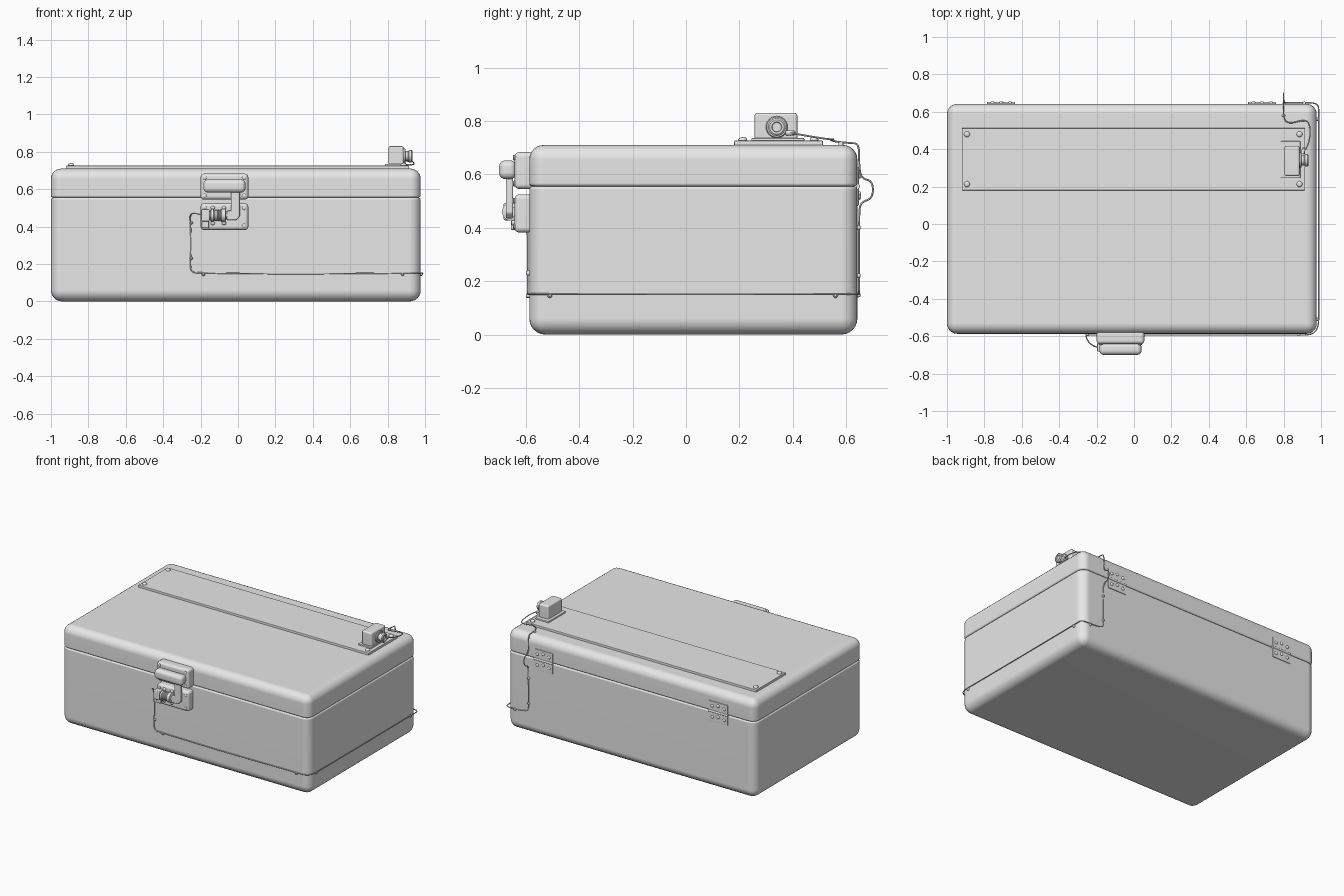
import bpy, bmesh, math
from mathutils import Vector, Matrix

cube = bpy.data.objects.get("Cube")
if cube:
    bpy.data.objects.remove(cube, do_unlink=True)

grey = bpy.data.materials.new("plain_grey")
grey.use_nodes = True
grey.diffuse_color = (0.8, 0.8, 0.8, 1)
grey.node_tree.nodes["Principled BSDF"].inputs["Base Color"].default_value = (0.8, 0.8, 0.8, 1)


def add_mesh(name, mesh, weighted=True):
    mesh.materials.clear()
    mesh.materials.append(grey)
    mesh.shade_smooth()
    mesh.set_sharp_from_angle(angle=math.radians(35))
    obj = bpy.data.objects.new(name, mesh)
    bpy.context.scene.collection.objects.link(obj)
    if weighted:
        obj.modifiers.new("flat_faces", "WEIGHTED_NORMAL").keep_sharp = True
    return obj


def finish(name, bm, weighted=True):
    bmesh.ops.recalc_face_normals(bm, faces=bm.faces)
    mesh = bpy.data.meshes.new(name)
    bm.to_mesh(mesh)
    bm.free()
    return add_mesh(name, mesh, weighted)


def bevel(bm, edges, width, segments):
    bmesh.ops.bevel(bm, geom=edges, offset=width, segments=segments, profile=0.5, affect='EDGES')


def box(name, x, y, z, r=0.01, segments=3, seam=None, seam_r=0.012):
    """Rounded box from ranges; the rim at height seam gets a tighter radius."""
    bm = bmesh.new()
    bmesh.ops.create_cube(bm, size=1)
    for v in bm.verts:
        v.co = [lim[0] if c < 0 else lim[1] for c, lim in zip(v.co, (x, y, z))]

    def on_seam(e):
        return seam is not None and all(abs(v.co.z - seam) < 1e-4 for v in e.verts)
    bevel(bm, [e for e in bm.edges if not on_seam(e)], r, segments)
    if seam is not None:
        rim = [e for e in bm.edges if on_seam(e) and len(e.link_faces) == 2]
        bevel(bm, rim, seam_r, 3)
    return finish(name, bm)


def lathe(name, origin, axis, profile, sides=24):
    """Turned part: profile of (distance along axis, radius)."""
    bm = bmesh.new()
    rings = []
    for d, r in profile:
        rings.append([bm.verts.new((r * math.cos(a), r * math.sin(a), d))
                      for a in (2 * math.pi * i / sides for i in range(sides))])
    for low, high in zip(rings, rings[1:]):
        for i in range(sides):
            j = (i + 1) % sides
            bm.faces.new((low[i], low[j], high[j], high[i]))
    bm.faces.new(rings[0])
    bm.faces.new(rings[-1])
    turn = Vector((0, 0, 1)).rotation_difference(Vector(axis)).to_matrix().to_4x4()
    bm.transform(Matrix.Translation(origin) @ turn)
    return finish(name, bm, False)


def screw(name, origin, axis, r=0.012, h=0.01):
    lathe(name, origin, axis, [(-0.004, r), (h * 0.4, r), (h * 0.8, r * 0.8), (h, r * 0.45)], 12)


def wire(name, points, radius=0.0035):
    curve = bpy.data.curves.new(name, "CURVE")
    curve.dimensions = '3D'
    curve.bevel_depth = radius
    curve.bevel_resolution = 1
    spline = curve.splines.new('NURBS')
    spline.points.add(len(points) - 1)
    for p, co in zip(spline.points, points):
        p.co = (*co, 1)
    spline.order_u = 3
    spline.use_endpoint_u = True
    spline.resolution_u = 6
    temp = bpy.data.objects.new(name + "_path", curve)
    bpy.context.scene.collection.objects.link(temp)
    graph = bpy.context.evaluated_depsgraph_get()
    mesh = bpy.data.meshes.new_from_object(temp.evaluated_get(graph))
    bpy.data.objects.remove(temp, do_unlink=True)
    add_mesh(name, mesh, False)


# Case body and lid
LEFT, RIGHT, FRONT, BACK = -1.0, 0.977, -0.587, 0.642
SEAM, TOP = 0.555, 0.71
box("case_body", (LEFT, RIGHT), (FRONT, BACK), (0, SEAM), 0.06, 6, SEAM)
box("case_lid", (LEFT, RIGHT), (FRONT, BACK), (SEAM, TOP), 0.055, 6, SEAM)

# Long cover plate on the lid
box("top_plate", (-0.92, 0.915), (0.18, 0.513), (TOP - 0.01, 0.726), 0.004, 2)
for x in (-0.893, 0.885):
    for y in (0.213, 0.48):
        screw("plate_screw", (x, y, 0.726), (0, 0, 1), 0.016, 0.013)

# Sensor housing with its lens
box("sensor_foot", (0.786, 0.89), (0.245, 0.443), (0.722, 0.736), 0.004, 2)
box("sensor_housing", (0.805, 0.885), (0.257, 0.417), (0.73, 0.83), 0.01)
lathe("sensor_lens", (0.88, 0.34, 0.777), (1, 0, 0),
      [(0, 0.041), (0.012, 0.041), (0.016, 0.037), (0.016, 0.026), (0.03, 0.026),
       (0.034, 0.033), (0.048, 0.033), (0.053, 0.027), (0.053, 0.019), (0.045, 0.017)])
lathe("sensor_plug", (0.9, 0.375, 0.755), (0.3, 1, 0),
      [(0, 0.01), (0.03, 0.01), (0.035, 0.006)], 12)

# Latch: two mounting blocks, hooked arm and turned lock
LX = (-0.2, 0.055)
box("upper_latch_block", LX, (-0.642, -0.57), (0.545, 0.683), 0.018, 4)
box("lower_latch_block", LX, (-0.642, -0.575), (0.382, 0.525), 0.018, 4)
box("latch_grip", (-0.185, 0.04), (-0.7, -0.635), (0.582, 0.652), 0.024, 5)
for x in (-0.178, 0.033):
    for z in (0.405, 0.5, 0.565, 0.662):
        screw("latch_screw", (x, -0.642, z), (0, -1, 0), 0.011, 0.006)

bm = bmesh.new()
hook = [(-0.037, 0.61), (-0.037, 0.485), (-0.06, 0.485), (-0.06, 0.435),
        (-0.01, 0.435), (0.01, 0.455), (0.01, 0.61)]
face = bm.faces.new([bm.verts.new((x, -0.648, z)) for x, z in hook])
ext = bmesh.ops.extrude_face_region(bm, geom=[face])
bmesh.ops.translate(bm, verts=[g for g in ext["geom"] if isinstance(g, bmesh.types.BMVert)],
                    vec=(0, -0.027, 0))
bmesh.ops.recalc_face_normals(bm, faces=bm.faces)
bevel(bm, bm.edges[:], 0.006, 3)
finish("latch_arm", bm)

lathe("lock_barrel", (-0.16, -0.655, 0.46), (1, 0, 0),
      [(0, 0.022), (0.012, 0.022), (0.016, 0.034), (0.028, 0.034), (0.032, 0.028),
       (0.068, 0.028), (0.072, 0.034), (0.092, 0.034), (0.096, 0.02), (0.13, 0.02)])
for i in range(4):
    lathe("lock_ridge", (-0.125 + i * 0.009, -0.655, 0.46), (1, 0, 0),
          [(0, 0.028), (0.002, 0.031), (0.004, 0.031), (0.006, 0.028)])
box("lock_end_block", (-0.197, -0.152), (-0.683, -0.635), (0.428, 0.493), 0.006)
box("lock_bracket", (-0.195, -0.155), (-0.656, -0.635), (0.392, 0.43), 0.005)
for x in (-0.135, -0.075):
    for z in (0.418, 0.5):
        screw("lock_screw", (x, -0.642, z), (0, -1, 0), 0.011, 0.012)

# Rear hinges
for x in (-0.71, 0.685):
    for side, (z0, z1) in (("lower", (0.482, 0.549)), ("upper", (0.561, 0.628))):
        box(side + "_hinge_leaf", (x - 0.075, x + 0.075), (BACK - 0.01, BACK + 0.005), (z0, z1), 0.003, 2)
        for i in (-1, 0, 1):
            screw("hinge_screw", (x + i * 0.047, BACK + 0.005, (z0 + z1) / 2 + 0.01 * (i == 0)),
                  (0, 1, 0), 0.011, 0.008)
    lathe("hinge_pin", (x - 0.075, BACK + 0.002, SEAM), (1, 0, 0), [(0, 0.008), (0.15, 0.008)], 12)

# Wire from the lock, round the side and up to the sensor
FY, RX, BY, WZ = FRONT - 0.006, RIGHT + 0.01, BACK + 0.006, 0.152
wire("lock_wire", [
    (-0.19, -0.66, 0.46), (-0.23, -0.65, 0.475), (-0.255, -0.61, 0.465), (-0.255, FY, 0.44),
    (-0.25, FY, 0.3), (-0.255, FY, 0.2), (-0.25, FY, 0.155), (-0.19, FY, WZ),
    (0.3, FY, 0.147), (0.85, FY, WZ), (RX, FY, WZ), (RX, FY + 0.08, WZ)])
wire("side_wire", [
    (RX, FY + 0.08, WZ), (RX, 0, 0.15), (RX, BY - 0.06, WZ), (RX, BY, WZ), (RX - 0.05, BY, WZ)])
wire("back_wire", [
    (RX - 0.05, BY, WZ), (0.81, BY, WZ), (0.8, BY, 0.2), (0.805, BY, 0.45), (0.8, BY + 0.005, 0.495),
    (0.8, 0.7, 0.51), (0.8, 0.7, 0.575), (0.8, 0.655, 0.585), (0.8, BY, 0.64), (0.8, BY, 0.715),
    (0.8, BY - 0.03, 0.717), (0.8, 0.56, 0.722), (0.83, 0.535, 0.731), (0.92, 0.56, 0.73),
    (0.945, 0.52, 0.733), (0.935, 0.42, 0.75), (0.91, 0.39, 0.755)])

# Wire clips
for p, axis in (((-0.25, FRONT, 0.42), (0, -1, 0)), ((-0.25, FRONT, 0.23), (0, -1, 0)),
                ((-0.185, FRONT, 0.145), (0, -1, 0)), ((0.88, FRONT, 0.146), (0, -1, 0)),
                ((RIGHT, -0.51, 0.146), (1, 0, 0)), ((RIGHT, 0.56, 0.146), (1, 0, 0)),
                ((0.91, BACK, 0.148), (0, 1, 0)), ((0.803, BACK, 0.4), (0, 1, 0)),
                ((0.803, BACK, 0.22), (0, 1, 0)), ((0.8, 0.58, TOP), (0, 0, 1))):
    screw("wire_clip", p, axis, 0.009, 0.012)
